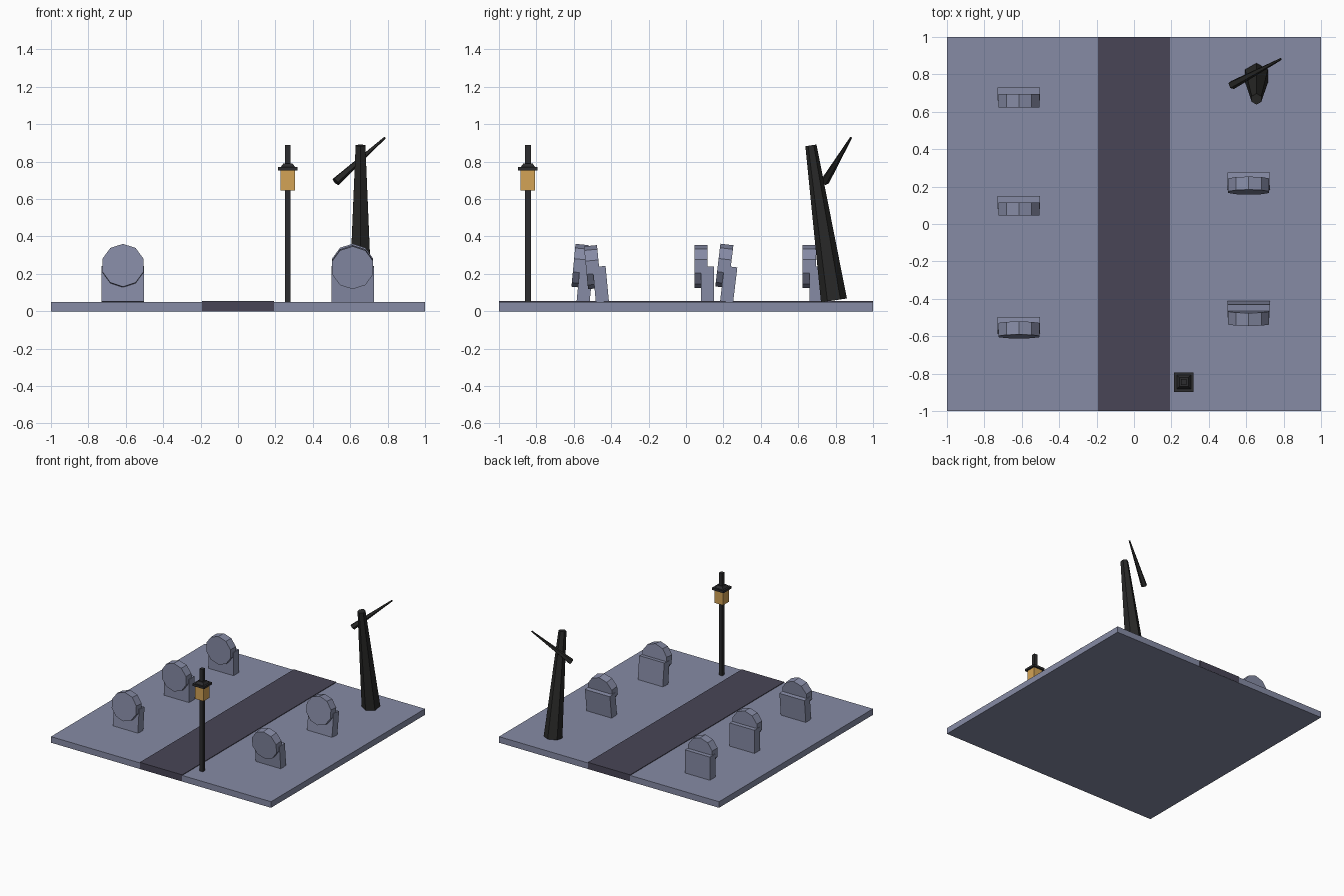
import bpy, math
from mathutils import Matrix, Vector

cube = bpy.data.objects.get("Cube")
if cube:
    bpy.data.objects.remove(cube, do_unlink=True)


def material(name, rgb):
    linear = [((c / 255 + 0.055) / 1.055) ** 2.4 for c in rgb]
    mat = bpy.data.materials.new(name)
    mat.use_nodes = True
    mat.diffuse_color = (*linear, 1)
    mat.node_tree.nodes["Principled BSDF"].inputs["Base Color"].default_value = (*linear, 1)
    return mat


STONE = material("grey blue stone", (134, 139, 165))
PATH = material("dark path", (72, 69, 86))
WOOD = material("dead wood", (40, 40, 39))
IRON = material("dark iron", (44, 44, 46))
GLOW = material("amber glass", (212, 164, 86))


def finish(name, mat):
    obj = bpy.context.object
    obj.name = obj.data.name = name
    obj.data.materials.append(mat)
    return obj


def box(name, mat, center, size):
    bpy.ops.mesh.primitive_cube_add(size=1)
    obj = finish(name, mat)
    obj.data.transform(Matrix.Translation(center) @ Matrix.Diagonal((*size, 1)))
    return obj


def taper(name, mat, start, end, r1, r2, sides, spin=0):
    """Straight tapered prism running from start to end."""
    start, end = Vector(start), Vector(end)
    axis = end - start
    bpy.ops.mesh.primitive_cone_add(vertices=sides, radius1=r1, radius2=r2, depth=axis.length)
    obj = finish(name, mat)
    turn = Vector((0, 0, 1)).rotation_difference(axis).to_matrix().to_4x4()
    obj.data.transform(Matrix.Translation((start + end) / 2) @ turn @ Matrix.Rotation(spin, 4, "Z"))
    return obj


# Ground slab and path
GROUND = 0.05
box("ground", STONE, (0, 0, GROUND / 2), (2, 1.999, GROUND))
box("path", PATH, (0, 0, 0.028), (0.385, 2, 0.054))


# Gravestones: a slab with a ten-sided disc set on its front, some leaning
def gravestone(name, x, y, lean):
    slab = box(name + "_slab", STONE, (0, 0, 0.095), (0.227, 0.07, 0.19))
    disc = taper(name + "_disc", STONE, (0, 0, 0.19), (0, -0.07, 0.19), 0.115, 0.115, 10)
    for part in (slab, disc):
        part.location = (x, y, GROUND)
        part.rotation_euler.x = lean


for i, (y, lean) in enumerate([(-0.55, -0.095), (0.116, 0), (0.694, 0)]):
    gravestone(f"right_gravestone_{i + 1}", -0.615, y, lean)
for i, (y, lean) in enumerate([(-0.447, 0.095), (0.217, -0.12)]):
    gravestone(f"left_gravestone_{i + 1}", 0.613, y, lean)

# Lamp post: square post, glass box, flat brim and tapered roof
LX, LY = 0.267, -0.845
box("lamp_post", IRON, (LX, LY, 0.47), (0.03, 0.03, 0.84))
box("lamp_glass", GLOW, (LX, LY, 0.7), (0.078, 0.078, 0.11))
box("lamp_brim", IRON, (LX, LY, 0.762), (0.104, 0.104, 0.018))
taper("lamp_roof", IRON, (LX, LY, 0.77), (LX, LY, 0.79), 0.055, 0.035, 4, math.pi / 4)

# Dead tree: leaning six-sided trunk and one thin branch
taper("tree_trunk", WOOD, (0.655, 0.791, 0.058), (0.655, 0.668, 0.887), 0.07, 0.03, 6)
taper("tree_branch", WOOD, (0.522, 0.742, 0.693), (0.785, 0.882, 0.928), 0.024, 0.006, 5)
